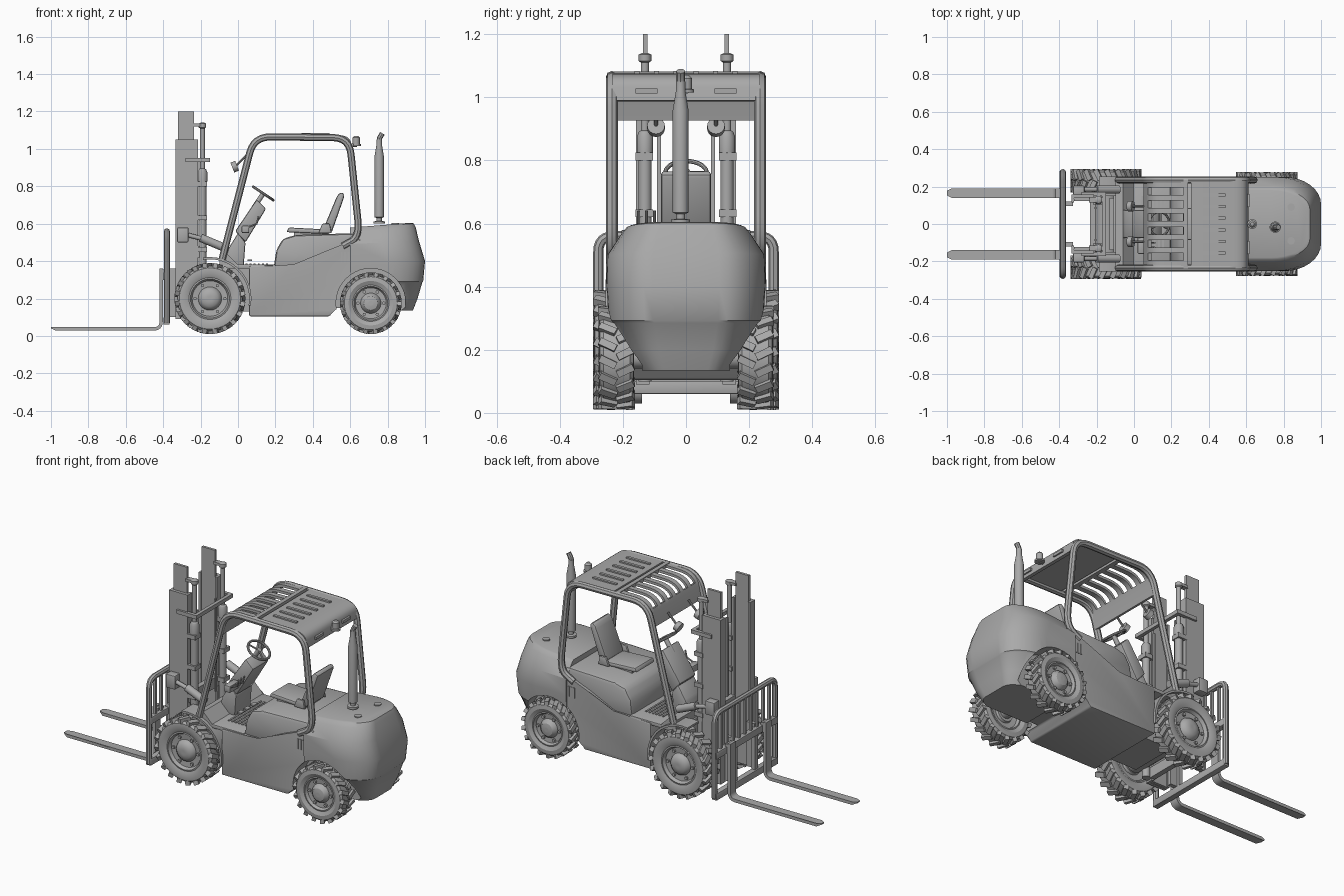
import bpy, bmesh, math
from mathutils import Vector, Matrix

if "Cube" in bpy.data.objects:
    bpy.data.objects.remove(bpy.data.objects["Cube"])

grey = bpy.data.materials.new("plain_grey")
grey.use_nodes = True
grey.diffuse_color = (0.4, 0.4, 0.4, 1)
grey.node_tree.nodes["Principled BSDF"].inputs["Base Color"].default_value = (0.4, 0.4, 0.4, 1)


def shade(ob):
    bpy.ops.object.select_all(action='DESELECT')
    ob.select_set(True)
    bpy.context.view_layer.objects.active = ob
    bpy.ops.object.shade_smooth_by_angle(angle=math.radians(32))


def finish(name, bm, bevel=0):
    if bevel:
        bmesh.ops.bevel(bm, geom=bm.edges[:], offset=bevel, segments=2, profile=0.5,
                        affect='EDGES', clamp_overlap=True)
    bmesh.ops.recalc_face_normals(bm, faces=bm.faces[:])
    mesh = bpy.data.meshes.new(name)
    bm.to_mesh(mesh)
    bm.free()
    mesh.materials.append(grey)
    ob = bpy.data.objects.new(name, mesh)
    bpy.context.collection.objects.link(ob)
    shade(ob)
    return ob


def loft(name, rings, bevel=0):
    bm = bmesh.new()
    vs = [[bm.verts.new(p) for p in ring] for ring in rings]
    n = len(vs[0])
    for a, b in zip(vs, vs[1:]):
        for i in range(n):
            j = (i + 1) % n
            bm.faces.new((a[i], a[j], b[j], b[i]))
    bm.faces.new(vs[0])
    bm.faces.new(vs[-1])
    return finish(name, bm, bevel)


def prism(name, pts, y0, y1, bevel=0):
    return loft(name, [[(x, y, z) for x, z in pts] for y in (y0, y1)], bevel)


def box(name, x, y, z, bevel=0):
    return prism(name, [(x[0], z[0]), (x[1], z[0]), (x[1], z[1]), (x[0], z[1])], y[0], y[1], bevel)


def lathe(name, profile, base, axis, seg=24):
    turn = Vector(axis).to_track_quat('Z', 'Y')
    return loft(name, [[Vector(base) + turn @ Vector((r * math.cos(k * math.tau / seg),
                r * math.sin(k * math.tau / seg), t)) for k in range(seg)] for r, t in profile])


def rod(name, a, b, r, seg=16):
    d = Vector(b) - Vector(a)
    return lathe(name, [(r, 0), (r, d.length)], a, d, seg)


def rounded(pts, r, n=6):
    # replaces every inner corner by a short curve
    pts = [Vector(p) for p in pts]
    out = [pts[0]]
    for a, b, c in zip(pts, pts[1:], pts[2:]):
        p = b + (a - b).normalized() * min(r, (a - b).length / 2)
        q = b + (c - b).normalized() * min(r, (c - b).length / 2)
        out += [p.lerp(b, k / n).lerp(b.lerp(q, k / n), k / n) for k in range(n + 1)]
    return out + [pts[-1]]


def tube(name, pts, r, closed=False):
    cu = bpy.data.curves.new(name, 'CURVE')
    cu.dimensions, cu.bevel_depth, cu.bevel_resolution, cu.use_fill_caps = '3D', r, 2, True
    sp = cu.splines.new('POLY')
    sp.points.add(len(pts) - 1)
    for p, q in zip(sp.points, pts):
        p.co = (*q, 1)
    sp.use_cyclic_u = closed
    tmp = bpy.data.objects.new(name + "_path", cu)
    bpy.context.collection.objects.link(tmp)
    bm = bmesh.new()
    bm.from_mesh(bpy.data.meshes.new_from_object(
        tmp.evaluated_get(bpy.context.evaluated_depsgraph_get())))
    bpy.data.objects.remove(tmp)
    return finish(name, bm)


def sheet(name, path, t, y0, y1):
    # strip of thickness t following a path of (x, z) points
    side = []
    for i, p in enumerate(path):
        d = (path[min(i + 1, len(path) - 1)] - path[max(i - 1, 0)]).normalized()
        side.append(p + Vector((d.y, -d.x)) * t)
    return prism(name, list(path) + side[::-1], y0, y1)


def cut(ob, cutters):
    for c in cutters:
        m = ob.modifiers.new("cut", 'BOOLEAN')
        m.operation, m.solver, m.object = 'DIFFERENCE', 'EXACT', c
        bpy.context.view_layer.objects.active = ob
        bpy.ops.object.modifier_apply(modifier=m.name)
    shade(ob)


# wheels: turned tyre with rim, chevron lugs and bolts
def wheel(name, x, y, R, z, h, lugs, s):
    half = [(.3, .72), (.33, .5), (.5, .55), (.55, .85), (.59, .82), (.72, 1), (.86, .95), (.92, .75)]
    prof = [(.02 * R, -.72 * h)] + [(r * R, -t * h) for r, t in half]
    prof += [(r * R, t * h) for r, t in half[::-1]] + [(.22 * R, .95 * h), (.1 * R, 1.02 * h), (.01, 1.02 * h)]
    lathe(name, prof, (x, y, z), (0, s, 0), 40)
    bm = bmesh.new()
    for i in range(lugs):
        for e in (-1, 1):
            ang = (i + e * .25) * math.tau / lugs
            m = (Matrix.Translation((x, y, z)) @ Matrix.Rotation(ang, 4, 'Y')
                 @ Matrix.Translation((0, e * h * .5, .93 * R)) @ Matrix.Rotation(e * .45, 4, 'Z')
                 @ Matrix.Diagonal((.14 * R, h, .13 * R, 1)))
            bmesh.ops.create_cube(bm, size=1, matrix=m)
    finish(name + "_tread", bm)
    for k in range(6):
        a = k * math.tau / 6
        c = Vector((x + .42 * R * math.cos(a), y + s * .5 * h, z + .42 * R * math.sin(a)))
        rod(name + "_bolt", c, c + Vector((0, s * .012, 0)), .009, 8)


arches = []
for s, side in ((-1, "right"), (1, "left")):
    wheel("front_wheel_" + side, -.15, s * .232, .19, .2, .06, 20, s)
    wheel("rear_wheel_" + side, .71, s * .22, .165, .175, .056, 18, s)
    arches.append(rod("arch_cutter", (.71, s * .14, .175), (.71, s * .5, .175), .186, 40))
    arc = [Vector((-.15 + .21 * math.cos(a), .2 + .21 * math.sin(a)))
           for a in [math.radians(k * 10 - 10) for k in range(12)]]
    sheet("front_fender_" + side, arc, .012, s * .15, s * .255)
rod("front_axle", (-.15, -.18, .2), (-.15, .18, .2), .06)
rod("rear_axle", (.71, -.18, .175), (.71, .18, .175), .035)

# chassis, floor and engine hood
body = prism("chassis", [(.06, .105), (.49, .105), (.52, .15), (.66, .15), (.66, .52), (.56, .49),
                         (.46, .45), (.3, .375), (.06, .375)], -.24, .24, .008)
prism("engine_hood", [(.19, .36), (.205, .46), (.24, .52), (.31, .54), (.64, .55), (.64, .36)], -.222, .222, .02)
box("transmission", (-.13, .07), (-.14, .14), (.13, .37))
box("floor_plate", (-.11, .2), (-.235, .235), (.36, .382), .004)
prism("front_cowl", [(-.1, .36), (-.1, .43), (-.06, .44), (.0, .38), (.0, .36)], -.235, .235)
for k in range(6):
    box("floor_rib", (.04 + k * .022, .05 + k * .022), (-.15, .15), (.38, .386))

# counterweight: stacked rounded plans
def plan(z, x1, hw, slope):
    corner = [(x1 - .2 + .2 * math.sin(a), hw * .42 + hw * .58 * math.cos(a))
              for a in [k * math.pi / 16 for k in range(9)]]
    pts = [(.6, hw)] + corner
    pts += [(x, -y) for x, y in pts[::-1]]
    return [(x, y, z + slope * (x - .8)) for x, y in pts]


weight = loft("counterweight", [plan(*r) for r in (
    (.135, .935, .165, 0), (.2, .96, .205, 0), (.285, .985, .238, 0), (.292, .99, .245, 0),
    (.4, 1, .252, 0), (.5, .968, .25, .04), (.57, .95, .205, .07), (.59, .94, .19, .08), (.595, .925, .18, .08))])
cut(body, arches)
cut(weight, arches)
for c in arches:
    bpy.data.objects.remove(c)
for s in (-1, 1):
    rod("lifting_cap", (.84, s * .09, .59), (.84, s * .09, .604), .02)
    for k in range(4):
        box("side_vent", (.55 + k * .018, .56 + k * .018), (s * .235, s * .244), (.39, .45))

# exhaust and beacon
lathe("exhaust", [(.03, 0), (.03, .012), (.014, .015), (.014, .03), (.025, .035), (.025, .36),
                  (.015, .42), (.015, .45)], (.755, -.017, .6), (0, 0, 1))
tube("exhaust_tip", [(.755, -.017, 1.04), (.758, -.017, 1.06), (.772, -.017, 1.083)], .014)
rod("beacon_arm", (.59, 0, 1.02), (.635, 0, 1.02), .01, 8)
lathe("beacon", [(.026, 0), (.026, .01), (.019, .012), (.019, .045), (.01, .055)], (.632, 0, 1.015), (0, 0, 1))

# overhead guard: side tubes, slotted front roof, solid rear roof
for s in (-1, 1):
    path = rounded([(-.085, s * .235, .41), (.085, s * .235, 1.065), (.595, s * .235, 1.06),
                    (.65, s * .235, .53), (.56, s * .235, .48)], .09)
    tube("guard_frame", path, .019)
roof_front = rounded([Vector((.05, .93)), Vector((.085, 1.075)), Vector((.285, 1.078))], .09)
for k in range(7):
    y = (k - 3) * .07
    sheet("roof_bar", roof_front, .015, y - .015, y + .015)
sheet("roof_header", roof_front[:3], .018, -.235, .235)
box("roof_cross_bar", (.265, .29), (-.235, .235), (1.06, 1.082))
sheet("roof_plate", rounded([Vector((.305, 1.078)), Vector((.598, 1.074)), Vector((.612, .99))], .07),
      .018, -.235, .235)
for k in range(6):
    y = (k - 2.5) * .062
    box("roof_rib", (.34, .49), (y - .008, y + .008), (1.075, 1.084))
for s in (-1, 1):
    box("rear_lamp", (.6, .617), (s * .09, s * .16), (1.012, 1.028))
    rod("work_lamp", (-.03, s * .095, .9), (-.005, s * .095, .91), .028)
    rod("lamp_arm", (-.01, s * .095, .91), (.05, s * .095, .97), .006, 8)

# seat
prism("seat_base", [(.3, .53), (.3, .555), (.48, .56), (.5, .53)], -.07, .07)
prism("seat_cushion", [(.26, .555), (.27, .58), (.46, .57), (.5, .56), (.48, .545)], -.085, .085, .008)
prism("seat_back", [(.455, .57), (.53, .75), (.55, .77), (.572, .755), (.5, .55)], -.08, .08, .012)
for s in (-1, 1):
    prism("seat_hinge", [(.43, .55), (.45, .6), (.49, .6), (.5, .55)], s * .085, s * .1, .004)

# dashboard, steering wheel, levers and pedals
prism("dash_cowl", [(-.08, .37), (-.05, .47), (.0, .55), (.04, .5), (.03, .37)], -.075, .075, .008)
prism("dashboard", [(-.015, .56), (.1, .73), (.15, .68), (.04, .5)], -.075, .075, .01)
hub, tilt = Vector((.135, 0, .762)), Vector((.55, 0, .83)).normalized()
turn = tilt.to_track_quat('Z', 'Y')
rim = [hub + turn @ Vector((.065 * math.cos(k * math.tau / 28), .065 * math.sin(k * math.tau / 28), 0))
       for k in range(28)]
tube("steering_wheel", rim, .007, True)
rod("steering_column", hub - tilt * .09, hub + tilt * .006, .013)
for k in (0, 9, 19):
    rod("steering_spoke", hub, rim[k], .005, 8)
for k in range(3):
    y = -.1 - k * .025
    tube("control_lever", [(.05, y, .58), (.1, y, .6), (.11, y, .64)], .005)
    box("foot_pedal", (.05, .075), (k * .06 - .08, k * .06 - .045), (.4, .408))
box("lever_bank", (.02, .06), (-.16, -.07), (.55, .59), .006)

# mast: rails, lift cylinders, tilt cylinders, chains
for s in (-1, 1):
    box("outer_rail", (-.335, -.215), (s * .14, s * .158), (.09, 1.05))
    for x in (-.335, -.23):
        box("outer_flange", (x, x + .015), (s * .115, s * .158), (.09, 1.05))
    box("inner_rail", (-.32, -.235), (s * .122, s * .137), (.09, 1.2))
    lathe("lift_cylinder", [(.021, 0), (.021, .72), (.026, .725), (.026, .775), (.02, .79), (.013, .795),
                            (.013, 1.01), (.02, 1.015), (.02, 1.035), (.01, 1.04)], (-.19, s * .13, .1), (0, 0, 1))
    box("cylinder_head", (-.24, -.18), (s * .115, s * .145), (1.12, 1.135))
    box("lift_chain", (-.21, -.2), (s * .08, s * .092), (.4, .94))
    box("top_bracket", (-.28, -.15), (s * .15, s * .17), (.93, .952))
    for z in (.45, .62, .8):
        box("cylinder_clamp", (-.22, -.165), (s * .105, s * .16), (z, z + .025))
    box("tilt_bracket", (-.325, -.265), (s * .155, s * .205), (.5, .58), .006)
    rod("tilt_cylinder", (-.2, s * .185, .525), (-.08, s * .185, .475), .022)
    rod("tilt_rod", (-.29, s * .185, .545), (-.18, s * .185, .517), .012)
    box("carriage_hook", (-.375, -.325), (s * .095, s * .12), (.1, .36))
box("mast_cross_top", (-.17, -.15), (-.17, .17), (.93, .952))
for z in (.1, .42):
    box("mast_cross", (-.235, -.205), (-.15, .15), (z, z + .06))

# carriage with load backrest
tube("backrest_frame", rounded([(-.38, -.278, .07), (-.38, -.278, .56), (-.38, .278, .56), (-.38, .278, .07)], .05), .016)
for k in range(9):
    y = (k - 4) * .056
    box("backrest_bar", (-.387, -.373), (y - .007, y + .007), (.33, .56))
for z in (.06, .3):
    box("carriage_bar", (-.398, -.365), (-.285, .285), (z, z + .04), .003)
for s in (-1, 1):
    box("carriage_post", (-.39, -.368), (s * .08, s * .11), (.08, .32))

# forks with narrowed tips
for s in (-1, 1):
    fork = sheet("fork", rounded([Vector((-1, .047)), Vector((-.95, .047)), Vector((-.42, .047)),
                                  Vector((-.42, .36))], .03), .018, s * .165 - .025, s * .165 + .025)
    for v in fork.data.vertices:
        if v.co.x < -.99:
            v.co.y = s * .165 + (v.co.y - s * .165) * .5
            v.co.z = max(v.co.z, .04)
    box("fork_hook", (-.415, -.385), (s * .165 - .025, s * .165 + .025), (.3, .355))
